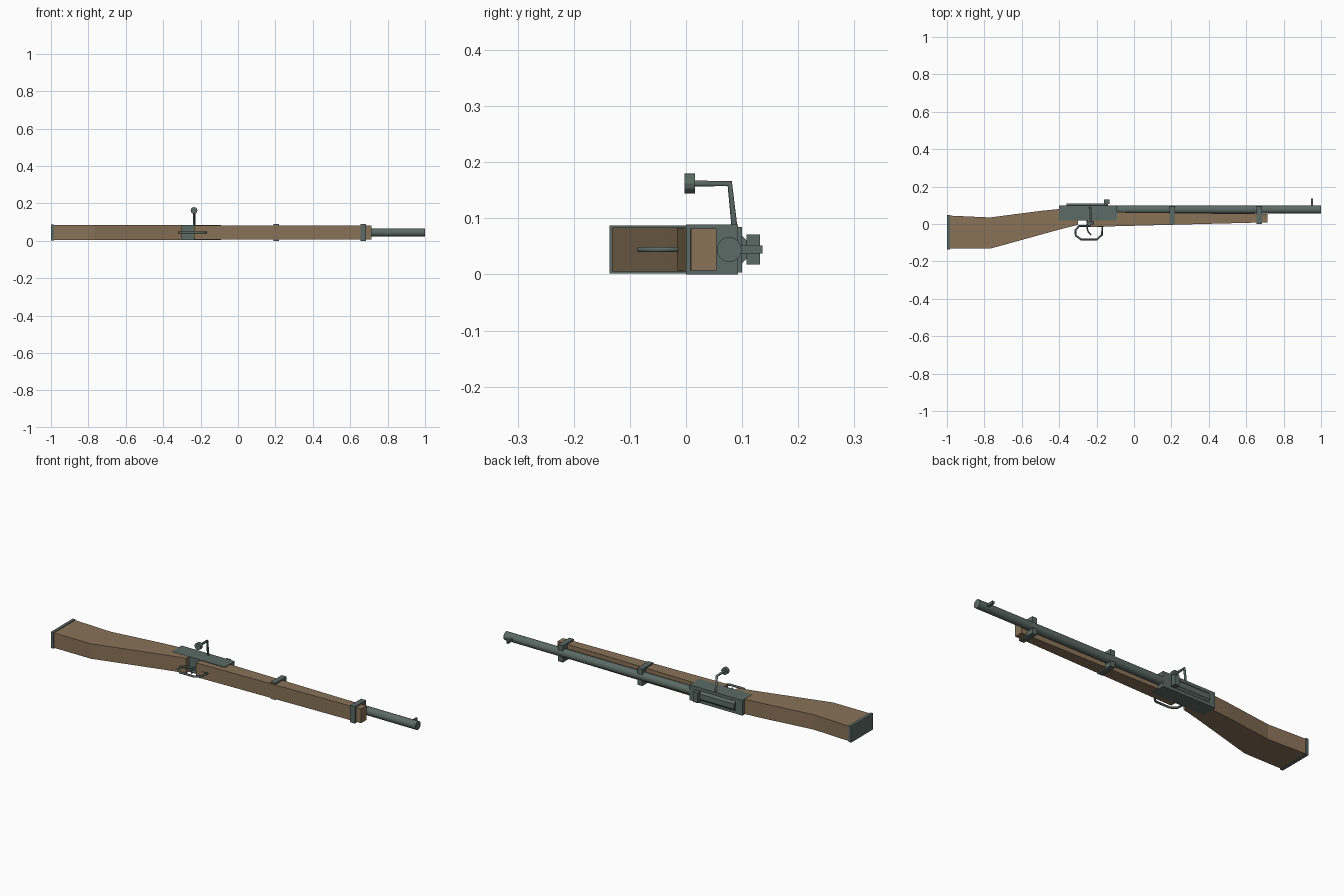
import bpy, bmesh, math
from mathutils import Vector

if "Cube" in bpy.data.objects:
    bpy.data.objects.remove(bpy.data.objects["Cube"])

ZC = 0.0445  # mid plane of the rifle, which lies on its side


def material(name, rgb):
    m = bpy.data.materials.new(name)
    m.diffuse_color = (*rgb, 1)
    m.use_nodes = True
    m.node_tree.nodes["Principled BSDF"].inputs["Base Color"].default_value = m.diffuse_color
    return m


WOOD = material("walnut_wood", (0.25, 0.168, 0.095))
METAL = material("grey_green_metal", (0.105, 0.145, 0.128))


def finish(name, bm, mat, smooth=False):
    bmesh.ops.recalc_face_normals(bm, faces=bm.faces)
    me = bpy.data.meshes.new(name)
    bm.to_mesh(me)
    bm.free()
    me.materials.append(mat)
    if smooth:
        me.shade_smooth()
        me.set_sharp_from_angle(angle=math.radians(35))
    ob = bpy.data.objects.new(name, me)
    bpy.context.collection.objects.link(ob)
    return ob


def slab(name, profile, half, mat):
    """Extrude an x,y profile symmetrically about the mid plane."""
    bm = bmesh.new()
    face = bm.faces.new([bm.verts.new((x, y, ZC - half)) for x, y in profile])
    ext = bmesh.ops.extrude_face_region(bm, geom=[face])
    verts = [v for v in ext["geom"] if isinstance(v, bmesh.types.BMVert)]
    bmesh.ops.translate(bm, verts=verts, vec=(0, 0, 2 * half))
    return finish(name, bm, mat)


def box(name, x0, x1, y0, y1, half, mat=METAL):
    return slab(name, [(x0, y0), (x1, y0), (x1, y1), (x0, y1)], half, mat)


def rod(name, a, b, radius, sides, smooth=False, turn=0.0):
    """Cylinder between two points."""
    a, b = Vector(a), Vector(b)
    axis = (b - a).normalized()
    u = axis.cross(Vector((0, 0, 1)))
    u = u.normalized() if u.length > 0.1 else Vector((1, 0, 0))
    v = axis.cross(u)
    bm = bmesh.new()
    rings = []
    for p in (a, b):
        angles = [turn + 2 * math.pi * i / sides for i in range(sides)]
        rings.append([bm.verts.new(p + radius * (math.cos(t) * u + math.sin(t) * v)) for t in angles])
    for i in range(sides):
        j = (i + 1) % sides
        bm.faces.new((rings[0][i], rings[0][j], rings[1][j], rings[1][i]))
    for r in rings:
        bm.faces.new(r)
    return finish(name, bm, METAL, smooth)


def tube(name, points, radius, closed=False):
    """Bent round bar along a polyline."""
    cu = bpy.data.curves.new(name, "CURVE")
    cu.dimensions = "3D"
    cu.bevel_depth = radius
    cu.bevel_resolution = 1
    cu.use_fill_caps = True
    sp = cu.splines.new("POLY")
    sp.points.add(len(points) - 1)
    for p, co in zip(sp.points, points):
        p.co = (*co, 1)
    sp.use_cyclic_u = closed
    cu.materials.append(METAL)
    ob = bpy.data.objects.new(name, cu)
    bpy.context.collection.objects.link(ob)
    return ob


# Wooden stock, in two pieces with the receiver showing between them
slab("butt_stock", [(-0.99, -0.132), (-0.77, -0.132), (-0.40, -0.03), (-0.30, -0.005),
                    (-0.30, 0.07), (-0.40, 0.08), (-0.50, 0.07), (-0.77, 0.035),
                    (-0.99, 0.045)], 0.0395, WOOD)
slab("fore_stock", [(-0.235, -0.016), (-0.10, -0.012), (0.715, 0.009),
                    (0.715, 0.054), (-0.235, 0.065)], 0.0375, WOOD)
box("butt_plate", -1.0, -0.985, -0.136, 0.047, 0.043)

# Receiver, bolt and barrel
box("receiver", -0.40, -0.09, 0.018, 0.10, 0.0405)
rod("bolt_body", (-0.36, 0.077, ZC), (-0.14, 0.077, ZC), 0.0365, 8, turn=math.pi / 8)
rod("barrel", (-0.12, 0.077, ZC), (1.0, 0.077, ZC), 0.022, 24, smooth=True)

# Barrel bands
for i, x in enumerate((0.205, 0.67)):
    box(f"barrel_band_{i + 1}", x - 0.014, x + 0.014, 0.0, 0.093, 0.0445)

# Sights
box("rear_sight", -0.16, -0.132, 0.108, 0.132, 0.0265)
box("front_sight", 0.946, 0.957, 0.098, 0.136, 0.007)

# Bent bolt handle with knob
tube("bolt_handle", [(-0.235, 0.089, 0.06), (-0.235, 0.078, 0.162), (-0.235, 0.012, 0.162)], 0.0065)
rod("bolt_knob", (-0.235, -0.003, 0.162), (-0.235, 0.016, 0.162), 0.018, 12)

# Trigger guard and trigger
guard = [(-0.294, -0.011), (-0.314, -0.035), (-0.311, -0.062), (-0.283, -0.083),
         (-0.198, -0.083), (-0.172, -0.058), (-0.168, -0.011)]
tube("trigger_guard", [(x, y, ZC) for x, y in guard], 0.0055, closed=True)
trigger = [(-0.25, 0.02), (-0.25, -0.025), (-0.243, -0.045), (-0.229, -0.058)]
tube("trigger", [(x, y, ZC) for x, y in trigger], 0.004)
